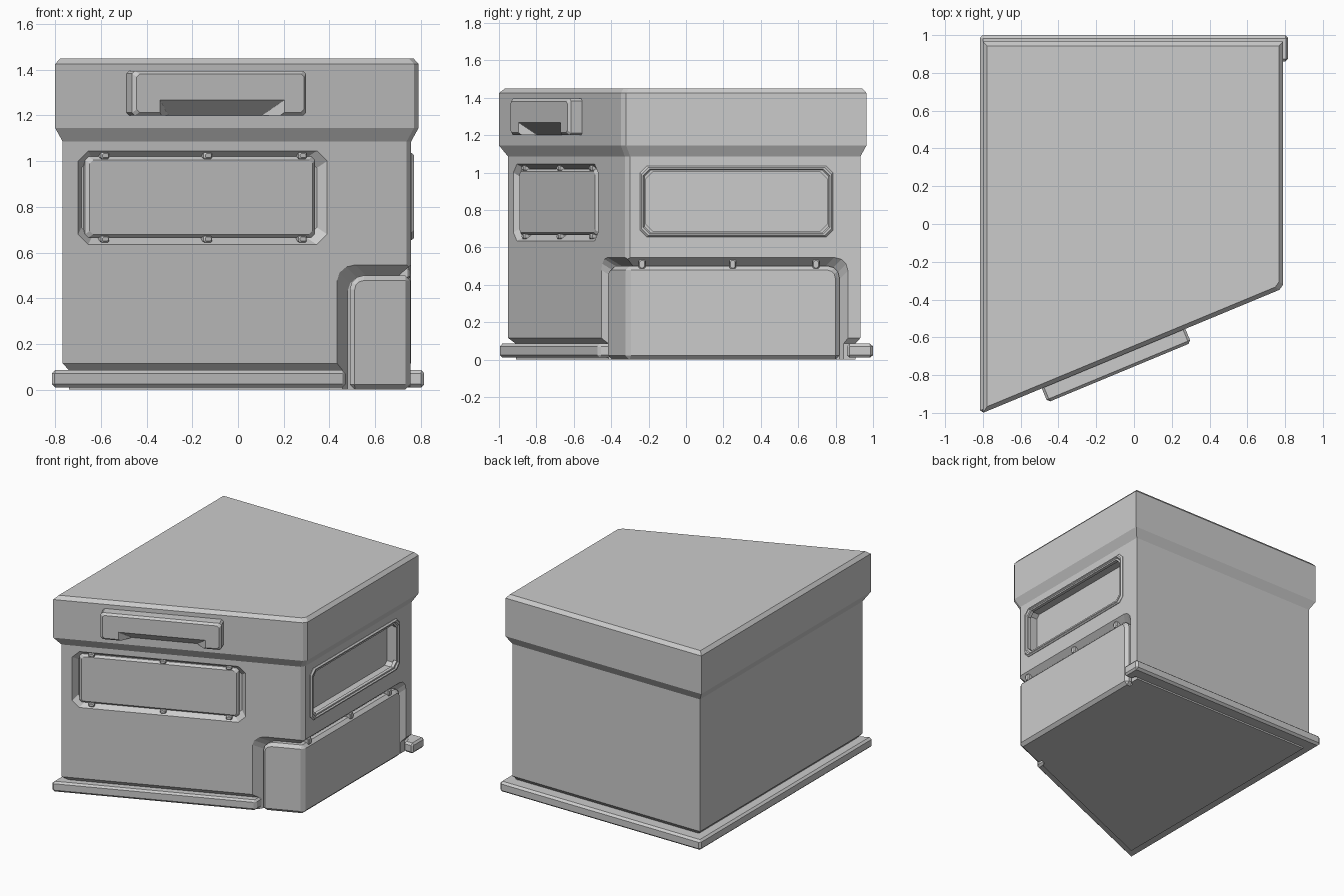
import bpy, bmesh
from mathutils import Vector

if "Cube" in bpy.data.objects:
    bpy.data.objects.remove(bpy.data.objects["Cube"], do_unlink=True)

grey = bpy.data.materials.new("matte_grey")
grey.use_nodes = True
grey.diffuse_color = (0.6, 0.6, 0.6, 1)
grey.node_tree.nodes["Principled BSDF"].inputs["Base Color"].default_value = (0.6, 0.6, 0.6, 1)

SLOPE = 0.415                                # plan angle of the slanted front
ALONG = Vector((1, SLOPE, 0))
OUT = Vector((SLOPE, -1, 0)).normalized()


def front_y(x, off=0.0):
    return -1.0 + SLOPE * (x + 0.8) - off / OUT.y


def finish(name, bm):
    bmesh.ops.recalc_face_normals(bm, faces=bm.faces[:])
    mesh = bpy.data.meshes.new(name)
    bm.to_mesh(mesh)
    bm.free()
    mesh.materials.append(grey)
    ob = bpy.data.objects.new(name, mesh)
    bpy.context.collection.objects.link(ob)
    return ob


def loft(name, rings, wrap=False):
    """Skin a stack of equal-length point rings; cap the ends or join them."""
    bm = bmesh.new()
    loops = [[bm.verts.new(p) for p in ring] for ring in rings]
    pairs = list(zip(loops, loops[1:]))
    if wrap:
        pairs.append((loops[-1], loops[0]))
    else:
        bm.faces.new(loops[0])
        bm.faces.new(loops[-1])
    n = len(loops[0])
    for a, b in pairs:
        for i in range(n):
            j = (i + 1) % n
            bm.faces.new((a[i], a[j], b[j], b[i]))
    return finish(name, bm)


def cut(ob, cutter):
    cutter.hide_render = True
    mod = ob.modifiers.new("cut", "BOOLEAN")
    mod.operation, mod.solver, mod.object = "DIFFERENCE", "EXACT", cutter
    bpy.context.view_layer.objects.active = ob
    bpy.ops.object.modifier_apply(modifier=mod.name)
    bpy.data.objects.remove(cutter, do_unlink=True)


def bevel(ob, width):
    mod = ob.modifiers.new("bevel", "BEVEL")
    mod.width, mod.segments, mod.limit_method = width, 1, "ANGLE"
    mod.angle_limit = 0.7


# Wall frames: map (position along wall, height, distance outwards) to a point
def front_wall(off):
    return lambda u, z, d: Vector((u, front_y(u, off), z)) + OUT * d


def side_wall(off):
    return lambda u, z, d: Vector((0.79 - off + d, u, z))


def plate(name, wall, u0, u1, z0, z1, corner, layers, wrap=False):
    """Corner-cut rectangle lofted through (distance, inset) layers."""
    rings = []
    for d, i in layers:
        a, b, c, e, k = u0 + i, u1 - i, z0 + i, z1 - i, corner
        pts = [(a + k, c), (b - k, c), (b, c + k), (b, e - k),
               (b - k, e), (a + k, e), (a, e - k), (a, c + k)]
        rings.append([wall(u, z, d) for u, z in pts])
    return loft(name, rings, wrap)


# Main housing: wide top, tapered neck, undercut foot
def plan(z, off):
    left, right, back = -0.8 + off, 0.79 - off, 0.965 - off
    k = 0.02
    return [(left, front_y(left, off), z), (right - k, front_y(right - k, off), z),
            (right, front_y(right, off) + k, z), (right, back, z), (left, back, z)]


WALL = 0.033
housing = loft("housing", [plan(z, o) for z, o in [
    (0, 0.06), (0.085, 0.06), (0.115, WALL), (1.085, WALL),
    (1.145, 0), (1.425, 0), (1.45, 0.022)]])


# Wrapped corner shapes: arched solid around the front right corner
def corner_solid(name, x0, y1, top, off, depth, flare, low):
    def foot(o, f, z):
        right = 0.79 - o
        return [(x0 - f, front_y(x0 - f, o), z), (right, front_y(right, o), z),
                (right, y1 + f, z)]
    inner = [(0.79 - depth, y1), (0.79 - depth, front_y(0.79 - depth, depth)),
             (x0, front_y(x0, depth))]
    bm = bmesh.new()
    rows = []
    for z, zo in ((low, low), (top, top + flare)):
        pts = foot(off, flare, zo) + [(x, y, z) for x, y in inner]
        rows.append([bm.verts.new(p) for p in pts])
    lo, hi = rows
    for row in rows:                          # two quads per cap follow the walls
        bm.faces.new((row[0], row[1], row[4], row[5]))
        bm.faces.new((row[1], row[2], row[3], row[4]))
    for i in range(6):
        j = (i + 1) % 6
        bm.faces.new((lo[i], lo[j], hi[j], hi[i]))
    ends = [e for e in bm.edges
            if set(e.verts) in ({hi[0], hi[5]}, {hi[2], hi[3]})]
    bmesh.ops.bevel(bm, geom=ends, offset=0.06, segments=3, profile=0.5,
                    affect="EDGES")
    return finish(name, bm)


cut(housing, corner_solid("corner_cutter", 0.48, 0.82, 0.5, 0.023, 0.085, 0.055, -0.1))
block = corner_solid("corner_block", 0.49, 0.82, 0.5, 0.036, 0.12, 0, 0)
bevel(block, 0.022)

# Side window: deep recess inside a thin raised frame
side = side_wall(WALL)
cut(housing, plate("side_window_cutter", side, -0.22, 0.76, 0.675, 1.01, 0.025,
                   [(-0.08, 0), (0.05, 0)]))
plate("side_window_frame", side, -0.245, 0.785, 0.655, 1.035, 0.035,
      [(-0.02, 0), (0.003, 0), (0.013, 0.008), (0.013, 0.016),
       (0.004, 0.022), (0.004, 0.032), (-0.02, 0.032)], wrap=True)

# Front window: chamfered recess holding a raised panel
front = front_wall(WALL)
cut(housing, plate("front_window_cutter", front, -0.7, 0.39, 0.635, 1.045, 0.045,
                   [(-0.04, 0.03), (0.013, -0.01)]))
plate("front_window_panel", front, -0.66, 0.345, 0.665, 1.02, 0.015,
      [(-0.05, 0), (-0.025, 0), (-0.01, 0.015)])

# Small studs bridging the grooves
for i, x in enumerate((-0.58, -0.13, 0.285)):
    for part, z in (("lower", 0.645), ("upper", 1.01)):
        plate(f"{part}_window_stud_{i + 1}", front, x - 0.018, x + 0.018,
              z, z + 0.028, 0.005, [(-0.05, 0), (-0.006, 0), (0, 0.005)])
for i, y in enumerate((-0.235, 0.25, 0.695)):
    plate(f"corner_stud_{i + 1}", side, y - 0.018, y + 0.018, 0.485, 0.535, 0.008,
          [(-0.06, 0), (-0.012, 0), (-0.005, 0.005)])

# Grab handle with a wedge-shaped finger notch
upper = front_wall(0)
handle = plate("grab_handle", upper, -0.488, 0.272, 1.2, 1.395, 0.012,
               [(-0.02, 0), (0.065, 0), (0.08, 0.014)])
cut(handle, plate("notch_cutter", upper, -0.39, 0.19, 1.0, 1.285, 0.001,
                  [(0, 0.085), (0.1, 0)]))

# Base skirting: front, left and back with a short return on the right
outer = [(0.47, front_y(0.47, 0.005)), (-0.815, front_y(-0.815, 0.005)),
         (-0.815, 1.0), (0.815, 1.0), (0.815, 0.86)]
inner = [(0.47, front_y(0.47, 0.08)), (-0.72, front_y(-0.72, 0.08)),
         (-0.72, 0.89), (0.74, 0.89), (0.74, 0.86)]
sections = [[(*o, 0.01), (*o, 0.085), (*i, 0.085), (*i, 0.01)]
            for o, i in zip(outer, inner)]
bevel(loft("base_skirting", sections), 0.014)
